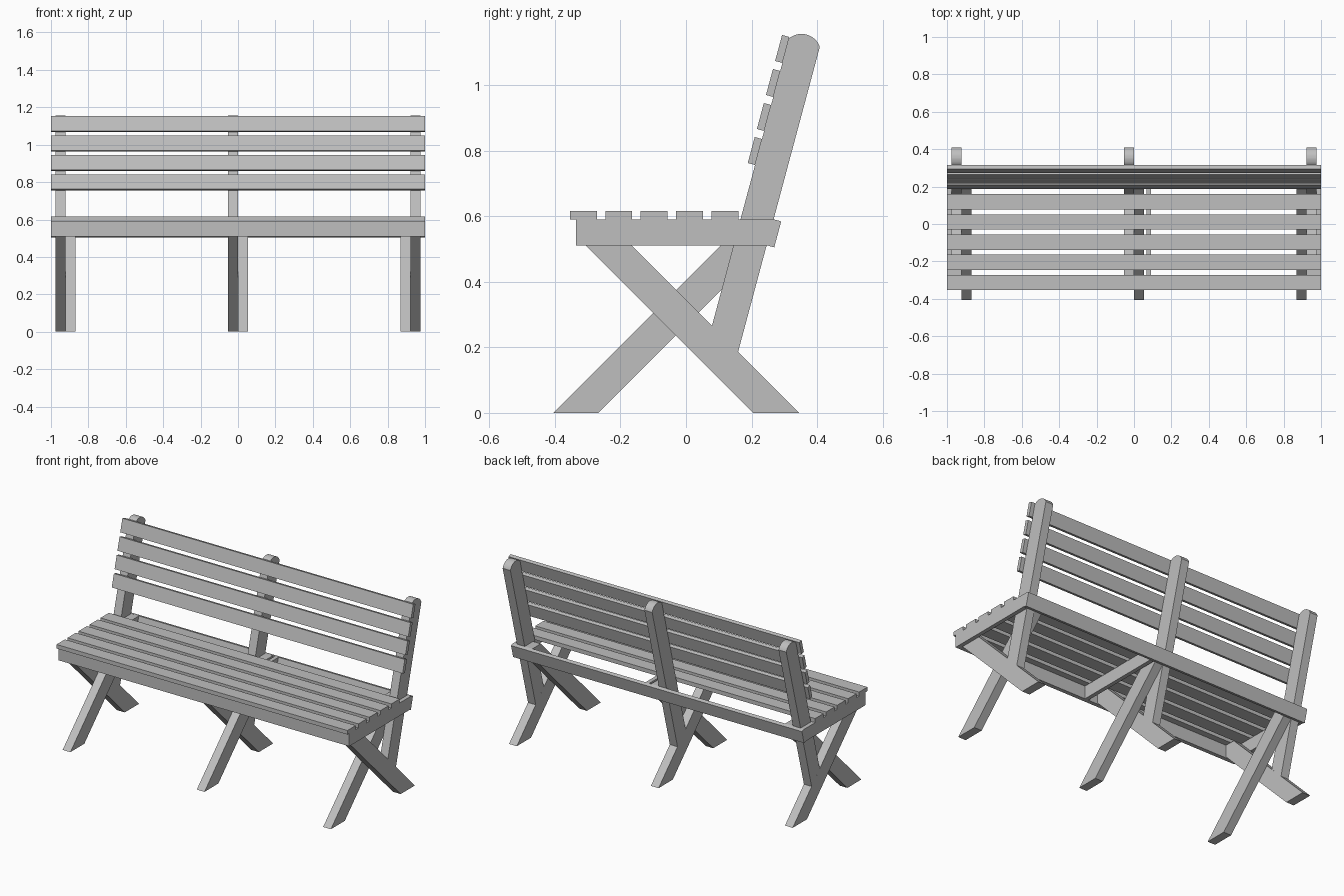
import bpy, bmesh, math
from mathutils import Vector

cube = bpy.data.objects.get("Cube")
if cube:
    bpy.data.objects.remove(cube, do_unlink=True)

grey = bpy.data.materials.new("plain_grey")
grey.use_nodes = True
GREY = (0.52, 0.52, 0.52, 1)
grey.diffuse_color = GREY
grey.node_tree.nodes["Principled BSDF"].inputs["Base Color"].default_value = GREY


def board(name, profile, x0, x1):
    """Extrude a (y, z) profile along x from x0 to x1."""
    bm = bmesh.new()
    face = bm.faces.new([bm.verts.new((x0, y, z)) for y, z in profile])
    ext = bmesh.ops.extrude_face_region(bm, geom=[face])
    moved = [v for v in ext["geom"] if isinstance(v, bmesh.types.BMVert)]
    bmesh.ops.translate(bm, verts=moved, vec=(x1 - x0, 0, 0))
    bmesh.ops.recalc_face_normals(bm, faces=bm.faces)
    mesh = bpy.data.meshes.new(name)
    bm.to_mesh(mesh)
    bm.free()
    mesh.materials.append(grey)
    obj = bpy.data.objects.new(name, mesh)
    bpy.context.collection.objects.link(obj)
    return obj


def rect(y0, y1, z0, z1):
    return [(y0, z0), (y1, z0), (y1, z1), (y0, z1)]


# Main sizes
SEAT_LOW, SEAT_TOP = 0.51, 0.59
THICK, FRONT = 0.025, -0.336
LEAN = math.radians(15)
UP = Vector((math.sin(LEAN), math.cos(LEAN)))      # along the leaning post
OUT = Vector((math.cos(LEAN), -math.sin(LEAN)))    # towards the back


def post_front(z):
    return 0.008 + math.tan(LEAN) * z


def post_rear(z):
    return 0.109 + math.tan(LEAN) * z


def leaning_rect(corner, depth, height):
    c = Vector(corner)
    return [c, c + OUT * depth, c + OUT * depth + UP * height, c + UP * height]


# Back post with a domed top
a, b = Vector((post_front(1.142), 1.142)), Vector((post_rear(1.115), 1.115))
half, rise = (b - a).length / 2, 0.026
radius = (half * half + rise * rise) / (2 * rise)
centre = (a + b) / 2 - UP * (radius - rise)
sweep = math.asin(half / radius)
dome = [centre + radius * (math.sin(t) * OUT + math.cos(t) * UP)
        for t in (sweep * (1 - i / 8) for i in range(17))]
post = [(post_front(0.266), 0.266), (post_rear(0.186), 0.186)] + dome

# Crossed legs, trimmed under the seat slats
rear_leg = [(0.205, 0), (0.345, 0), (-0.245, SEAT_TOP),
            (FRONT + THICK, SEAT_TOP), (FRONT + THICK, 0.516)]
front_leg = [(-0.405, 0), (-0.268, 0), (0.247, 0.515),
             (post_rear(SEAT_TOP), SEAT_TOP), (0.185, SEAT_TOP)]

# Three trestle frames: outer plane holds post and rear leg, inner the front leg
W = 0.053
for side, px, lx in (("right", -0.975, -0.922), ("middle", -W, 0), ("left", 0.922, 0.869)):
    board(f"{side}_back_post", post, px, px + W)
    board(f"{side}_rear_leg", rear_leg, px, px + W)
    board(f"{side}_front_leg", front_leg, lx, lx + W)

# Seat bearers running front to back
bearer = [(FRONT + THICK, SEAT_LOW), (post_rear(SEAT_LOW), SEAT_LOW),
          (post_rear(SEAT_TOP), SEAT_TOP), (FRONT + THICK, SEAT_TOP)]
for side, x in (("right", -1), ("middle", 0.066), ("left", 1 - THICK)):
    board(f"{side}_seat_bearer", bearer, x, x + THICK)

# Front and rear seat rails
board("front_rail", rect(FRONT, FRONT + THICK, SEAT_LOW, SEAT_TOP), -1, 1)
board("rear_rail", leaning_rect((post_rear(0.511), 0.511), 0.024, 0.082), -1, 1)

# Seat slats
for i in range(5):
    y = -0.354 + 0.108 * i
    board(f"seat_slat_{i + 1}", rect(y, y + 0.082, SEAT_TOP, SEAT_TOP + THICK), -1, 1)

# Backrest slats on the front of the posts
for i in range(4):
    z = 0.756 + 0.1037 * i
    corner = Vector((post_front(z), z)) - OUT * 0.023
    board(f"back_slat_{i + 1}", leaning_rect(corner, 0.023, 0.082), -1, 1)
